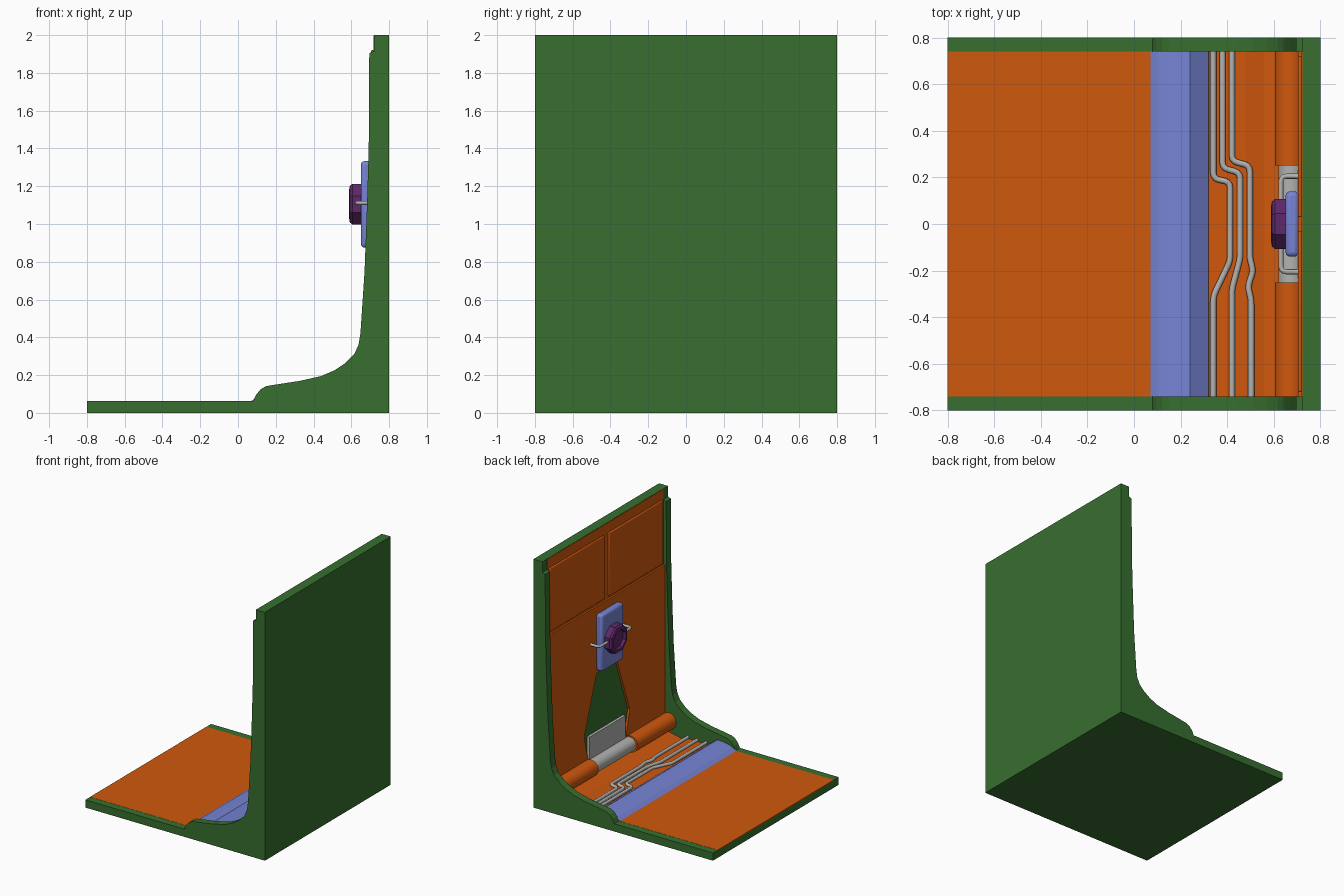
import bpy, bmesh, math
from mathutils import Vector

cube = bpy.data.objects.get("Cube")
if cube:
    bpy.data.objects.remove(cube)


def material(name, rgb):
    m = bpy.data.materials.new(name)
    m.use_nodes = True
    m.diffuse_color = (*rgb, 1)
    m.node_tree.nodes["Principled BSDF"].inputs["Base Color"].default_value = (*rgb, 1)
    return m


GREEN = material("green", (0.038, 0.156, 0.028))
ORANGE = material("orange", (0.63, 0.098, 0.004))
BLUE = material("blue", (0.18, 0.23, 0.66))
GREY = material("grey", (0.45, 0.45, 0.44))
PURPLE = material("purple", (0.11, 0.021, 0.14))


def finish(name, bm, mat, bevel=0, smooth=False):
    bmesh.ops.recalc_face_normals(bm, faces=bm.faces)
    mesh = bpy.data.meshes.new(name)
    bm.to_mesh(mesh)
    bm.free()
    mesh.materials.append(mat)
    ob = bpy.data.objects.new(name, mesh)
    bpy.context.collection.objects.link(ob)
    if bevel:
        mod = ob.modifiers.new("bevel", "BEVEL")
        mod.width, mod.segments = bevel, 3
    if smooth:
        bpy.ops.object.select_all(action="DESELECT")
        ob.select_set(True)
        bpy.context.view_layer.objects.active = ob
        bpy.ops.object.shade_smooth_by_angle(angle=math.radians(35))
    return ob


def prism(name, points, axis, a, b, mat, bevel=0, smooth=False):
    """Extrude an outline: (x, z) along y, or (y, z) along x."""
    bm = bmesh.new()
    place = (lambda p: (p[0], a, p[1])) if axis == "y" else (lambda p: (a, p[0], p[1]))
    face = bm.faces.new([bm.verts.new(place(p)) for p in points])
    new = bmesh.ops.extrude_face_region(bm, geom=[face])["geom"]
    move = Vector((0, b - a, 0)) if axis == "y" else Vector((b - a, 0, 0))
    bmesh.ops.translate(bm, vec=move, verts=[v for v in new if isinstance(v, bmesh.types.BMVert)])
    return finish(name, bm, mat, bevel, smooth)


def box(name, x, y, z, mat, bevel=0):
    outline = [(x[0], z[0]), (x[1], z[0]), (x[1], z[1]), (x[0], z[1])]
    return prism(name, outline, "y", *y, mat, bevel, bool(bevel))


def disc(y, z, r, sides):
    step = math.tau / sides
    return [(y + r * math.cos((i + 0.5) * step), z + r * math.sin((i + 0.5) * step))
            for i in range(sides)]


def tube(name, points, radius, mat):
    """Round pipe through a path, with softened corners."""
    curve = bpy.data.curves.new(name, "CURVE")
    curve.dimensions = "3D"
    curve.bevel_depth, curve.bevel_resolution = radius, 3
    curve.use_fill_caps = True
    pts = [Vector(p) for p in points]
    path = [pts[0]]
    for a, b, c in zip(pts, pts[1:], pts[2:]):
        cut = min(0.025, (a - b).length / 2, (c - b).length / 2)
        start, end = b + (a - b).normalized() * cut, b + (c - b).normalized() * cut
        for t in (0, 0.33, 0.67, 1):
            path.append(start.lerp(b, t).lerp(b.lerp(end, t), t))
    path.append(pts[-1])
    spline = curve.splines.new("POLY")
    spline.points.add(len(path) - 1)
    for sp, p in zip(spline.points, path):
        sp.co = (*p, 1)
    spline.use_smooth = True
    curve.materials.append(mat)
    ob = bpy.data.objects.new(name, curve)
    bpy.context.collection.objects.link(ob)


# Green shell: floor and wall section, closed by two taller curved side lips
prism("shell", [(-0.8, 0), (0.8, 0), (0.8, 2), (0.722, 2), (0.722, 0.03),
                (0.08, 0.03), (0.08, 0.059), (-0.8, 0.059)], "y", -0.74, 0.74, GREEN)
lip = [(-0.8, 0), (0.8, 0), (0.8, 2), (0.72, 2), (0.72, 1.915), (0.695, 1.905),
       (0.692, 1.4), (0.683, 1.1), (0.67, 0.75), (0.648, 0.42), (0.638, 0.36),
       (0.615, 0.31), (0.57, 0.265), (0.51, 0.225), (0.44, 0.195), (0.33, 0.17),
       (0.2, 0.15), (0.15, 0.142), (0.12, 0.125), (0.095, 0.095), (0.08, 0.062), (-0.8, 0.062)]
for side, s in (("left", 1), ("right", -1)):
    prism("side_lip_" + side, lip, "y", s * 0.74, s * 0.8, GREEN)

# Floor coverings
box("floor_plate", (-0.8, 0.075), (-0.74, 0.74), (0.056, 0.063), ORANGE)
prism("front_sill", [(0.07, 0.02), (0.07, 0.063), (0.1, 0.083), (0.14, 0.097),
                     (0.19, 0.105), (0.24, 0.107), (0.32, 0.05), (0.32, 0.02)],
      "y", -0.74, 0.74, BLUE)
prism("rear_floor", [(0.31, 0.02), (0.31, 0.042), (0.48, 0.05), (0.56, 0.035),
                     (0.62, 0.045), (0.722, 0.07), (0.722, 0.02)], "y", -0.74, 0.74, ORANGE)

# Wall lining: lower sheet with a tapered opening, upper sheet and two raised panels
half = [(0.74, 1.39), (0.74, 0.03), (0.23, 0.03), (0.24, 0.2), (0.29, 0.4), (0.13, 0.85)]
prism("lower_wall_panel", half + [(-y, z) for y, z in reversed(half)], "x", 0.704, 0.724, ORANGE)
box("upper_wall_sheet", (0.718, 0.724), (-0.74, 0.74), (1.38, 1.998), ORANGE)
for side, s in (("left", 1), ("right", -1)):
    box("upper_panel_" + side, (0.704, 0.72), sorted((s * 0.03, s * 0.72)), (1.41, 1.92), ORANGE, 0.006)

# Bolster at the foot of the wall, with a grey middle section and plate
for side, s in (("left", 1), ("right", -1)):
    prism("bolster_" + side, disc(0.67, 0.145, 0.066, 32), "y", s * 0.25, s * 0.74, ORANGE, 0, True)
prism("bolster_middle", disc(0.675, 0.145, 0.056, 32), "y", -0.25, 0.25, GREY, 0, True)
box("grey_plate", (0.7, 0.724), (-0.23, 0.23), (0.1, 0.375), GREY)

# Wall plate with an octagonal knob and a rod on each side
plate = box("wall_plate", (0.65, 0.708), (-0.14, 0.14), (0.875, 1.333), BLUE, 0.02)
knob = bmesh.new()
rings = []
for x, r in ((0.655, 0.116), (0.605, 0.116), (0.592, 0.105), (0.588, 0.08), (0.61, 0.074)):
    rings.append([knob.verts.new((x, y, z)) for y, z in disc(0, 1.105, r, 8)])
for a, b in zip(rings, rings[1:]):
    for i in range(8):
        j = (i + 1) % 8
        knob.faces.new((a[i], a[j], b[j], b[i]))
knob.faces.new(rings[0])
knob.faces.new(rings[-1])
finish("knob", knob, PURPLE)
for side, s in (("left", 1), ("right", -1)):
    tube("rod_" + side, [(0.63, s * 0.08, 1.112), (0.63, s * 0.205, 1.112), (0.71, s * 0.205, 1.112)],
         0.011, GREY)

# Three bent pipes across the rear floor
pipes = [
    [(0.34, 0.74), (0.34, 0.195), (0.412, 0.18), (0.412, -0.16), (0.34, -0.31), (0.34, -0.74)],
    [(0.38, 0.74), (0.38, 0.24), (0.455, 0.22), (0.455, -0.15), (0.42, -0.28), (0.42, -0.74)],
    [(0.42, 0.74), (0.42, 0.27), (0.497, 0.25), (0.497, -0.15), (0.512, -0.2),
     (0.488, -0.27), (0.503, -0.32), (0.503, -0.74)],
]
for i, path in enumerate(pipes):
    tube(f"floor_pipe_{i + 1}", [(x, y, 0.058) for x, y in path], 0.013, GREY)
